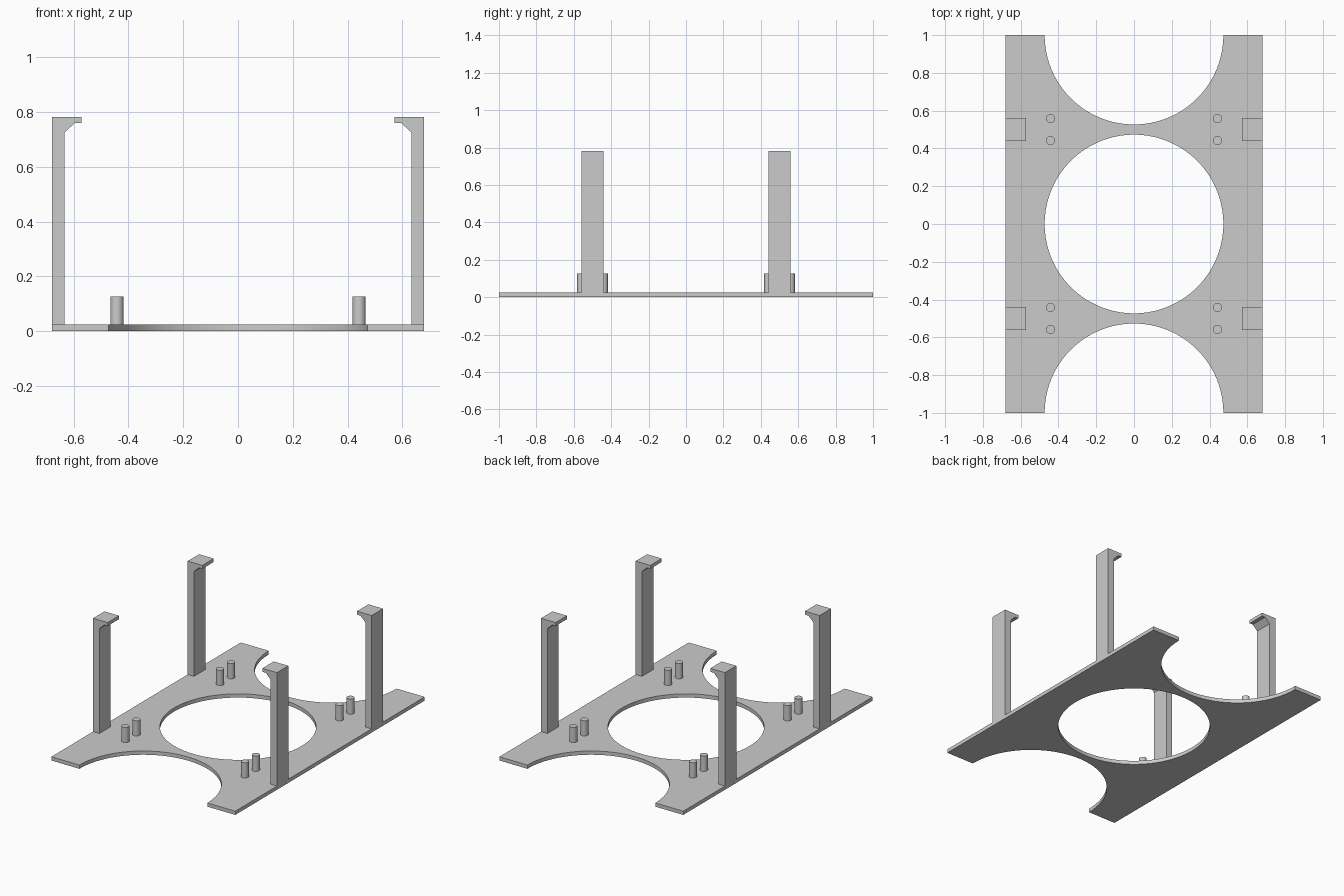
import bpy, bmesh, math

cube = bpy.data.objects.get("Cube")
if cube:
    bpy.data.objects.remove(cube, do_unlink=True)

HALF_W, THICK, HOLE_R, SEGMENTS = 0.68, 0.025, 0.473, 64

grey = bpy.data.materials.new("plain_grey")
grey.use_nodes = True
grey.diffuse_color = (0.6, 0.6, 0.6, 1)
grey.node_tree.nodes["Principled BSDF"].inputs["Base Color"].default_value = grey.diffuse_color


def finish(bm, name, smooth=False):
    bmesh.ops.recalc_face_normals(bm, faces=bm.faces)
    mesh = bpy.data.meshes.new(name)
    bm.to_mesh(mesh)
    bm.free()
    mesh.materials.append(grey)
    obj = bpy.data.objects.new(name, mesh)
    bpy.context.collection.objects.link(obj)
    if smooth:
        bpy.ops.object.select_all(action='DESELECT')
        obj.select_set(True)
        bpy.context.view_layer.objects.active = obj
        bpy.ops.object.shade_smooth_by_angle(angle=math.radians(35))
    return obj


def extrude(bm, faces, vector):
    result = bmesh.ops.extrude_face_region(bm, geom=faces)
    verts = [v for v in result["geom"] if isinstance(v, bmesh.types.BMVert)]
    bmesh.ops.translate(bm, verts=verts, vec=vector)


# Base plate: a round hole in the middle and a half-round notch at each end
def base_plate():
    bm = bmesh.new()
    columns = [(HALF_W, 0)]
    for i in range(SEGMENTS + 1):
        a = math.pi * i / SEGMENTS
        columns.append((HOLE_R * math.cos(a), HOLE_R * math.sin(a)))
    columns.append((-HALF_W, 0))
    for side in (1, -1):
        pairs = [(bm.verts.new((x, side * y, 0)), bm.verts.new((x, side * (1 - y), 0)))
                 for x, y in columns]
        for (a, b), (c, d) in zip(pairs, pairs[1:]):
            bm.faces.new((a, b, d, c))
    bmesh.ops.remove_doubles(bm, verts=bm.verts, dist=1e-5)
    bmesh.ops.recalc_face_normals(bm, faces=bm.faces)
    extrude(bm, bm.faces[:], (0, 0, THICK))
    finish(bm, "base_plate", smooth=True)


# Upright post with a chamfered hook that points inwards
def hooked_post(name, sx, y):
    outline = [(HALF_W, THICK), (HALF_W, 0.783), (0.572, 0.783), (0.572, 0.76),
               (0.597, 0.76), (0.633, 0.725), (0.633, THICK)]
    bm = bmesh.new()
    face = bm.faces.new([bm.verts.new((sx * x, y - 0.06, z)) for x, z in outline])
    extrude(bm, [face], (0, 0.12, 0))
    finish(bm, name)


# Small round locating pin
def pin(name, x, y):
    height = 0.127 - THICK
    bm = bmesh.new()
    bmesh.ops.create_cone(bm, cap_ends=True, segments=16, radius1=0.024,
                          radius2=0.024, depth=height)
    bmesh.ops.translate(bm, verts=bm.verts, vec=(x, y, THICK + height / 2))
    finish(bm, name, smooth=True)


base_plate()
for sx, side in ((1, "left"), (-1, "right")):
    for y, end in ((-0.5, "front"), (0.5, "back")):
        hooked_post(f"{end}_{side}_post", sx, y)
        for dy, place in ((-0.058, "near"), (0.058, "far")):
            pin(f"{end}_{side}_{place}_pin", sx * 0.442, y + dy)
